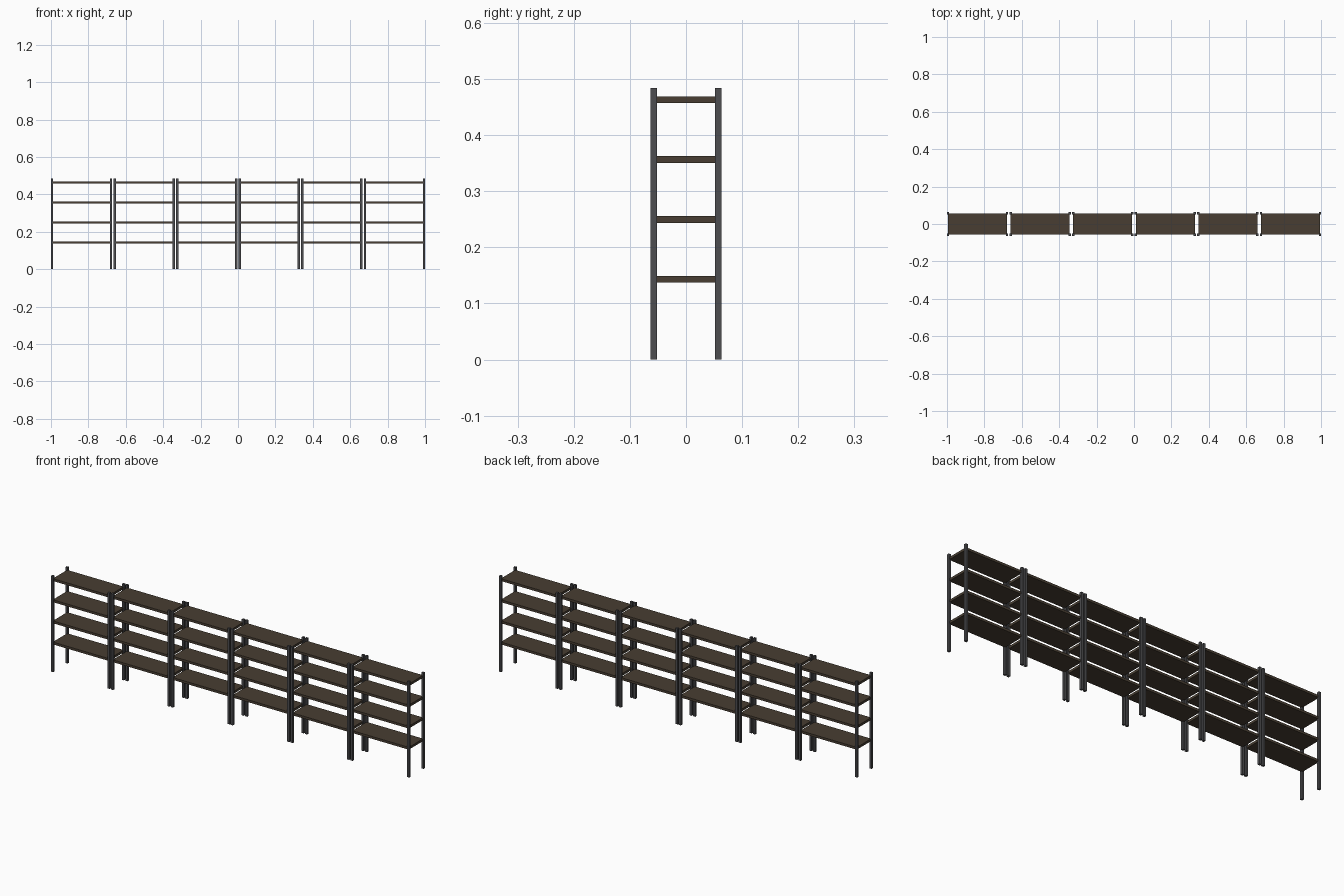
import bpy

if "Cube" in bpy.data.objects:
    bpy.data.objects.remove(bpy.data.objects["Cube"])

BAYS = 6
GAP = 0.007                       # space between neighbouring units
PITCH = (2 + GAP) / BAYS
WIDTH = PITCH - GAP               # outer width of one unit
POST = 0.012                      # square post thickness
HEIGHT = 0.484
POST_Y = 0.0573                   # post centre line
SHELF_T = 0.012
SHELF_Z = [0.143, 0.2497, 0.3563, 0.463]


def material(name, color):
    m = bpy.data.materials.new(name)
    m.diffuse_color = color
    m.use_nodes = True
    m.node_tree.nodes["Principled BSDF"].inputs["Base Color"].default_value = m.diffuse_color
    return m


metal = material("dark_metal", (0.075, 0.075, 0.08, 1))
wood = material("dark_wood", (0.065, 0.048, 0.032, 1))


def box(name, centre, size, mat):
    bpy.ops.mesh.primitive_cube_add(size=1, location=centre)
    ob = bpy.context.object
    ob.name = name
    ob.scale = size
    bpy.ops.object.transform_apply(location=False, rotation=False, scale=True)
    ob.data.materials.append(mat)
    return ob


for i in range(BAYS):
    cx = (i - (BAYS - 1) / 2) * PITCH
    px = (WIDTH - POST) / 2
    # four corner posts
    for sx, side in ((-1, "left"), (1, "right")):
        for sy, face in ((-1, "front"), (1, "back")):
            box(f"unit_{i + 1}_{face}_{side}_post",
                (cx + sx * px, sy * POST_Y, HEIGHT / 2),
                (POST, POST, HEIGHT), metal)
    # shelves, with corners housed in the posts
    for k, z in enumerate(SHELF_Z):
        box(f"unit_{i + 1}_shelf_{k + 1}", (cx, 0, z),
            (2 * px, 2 * POST_Y, SHELF_T), wood)
